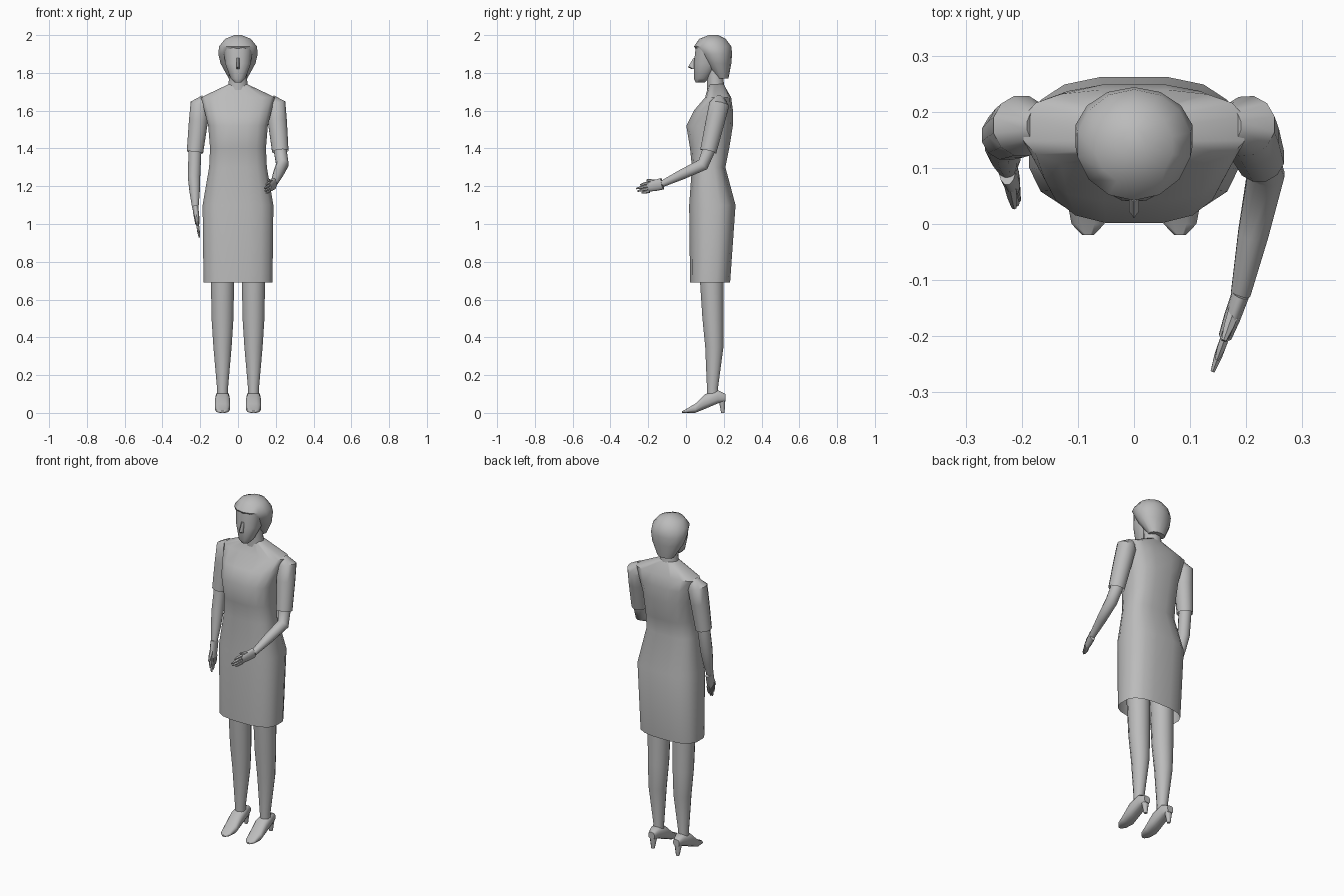
import bpy
import bmesh
import math
from mathutils import Vector

cube = bpy.data.objects.get("Cube")
if cube:
    bpy.data.objects.remove(cube, do_unlink=True)

grey = bpy.data.materials.new("plain grey")
grey.use_nodes = True
colour = (.5, .5, .5, 1)
grey.diffuse_color = colour
grey.node_tree.nodes["Principled BSDF"].inputs["Base Color"].default_value = colour


def loft(name, rings, sides=12, power=1, cap_start=True, cap_end=True):
    """Skin a list of (centre, half-axis u, half-axis v) rings."""
    bm = bmesh.new()
    loops = []
    for centre, u, v in rings:
        loop = []
        for i in range(sides):
            turn = math.tau * (i + .5) / sides
            c, s = math.cos(turn), math.sin(turn)
            c = math.copysign(abs(c) ** power, c)
            s = math.copysign(abs(s) ** power, s)
            loop.append(bm.verts.new(centre + c * u + s * v))
        loops.append(loop)
    for low, high in zip(loops, loops[1:]):
        for i in range(sides):
            j = (i + 1) % sides
            bm.faces.new((low[i], low[j], high[j], high[i]))
    if cap_start:
        bm.faces.new(reversed(loops[0]))
    if cap_end:
        bm.faces.new(loops[-1])
    bmesh.ops.recalc_face_normals(bm, faces=bm.faces)
    mesh = bpy.data.meshes.new(name)
    bm.to_mesh(mesh)
    bm.free()
    mesh.materials.append(grey)
    part = bpy.data.objects.new(name, mesh)
    bpy.context.collection.objects.link(part)
    bpy.ops.object.select_all(action="DESELECT")
    part.select_set(True)
    bpy.context.view_layer.objects.active = part
    bpy.ops.object.shade_smooth_by_angle(angle=math.radians(50))


def stack(name, rows, x=0, **options):
    """Level rings, each given by height, half width, front y and back y."""
    rings = []
    for height, width, front, back in rows:
        centre = Vector((x, (front + back) / 2, height))
        rings.append((centre, Vector((width, 0, 0)), Vector((0, (back - front) / 2, 0))))
    loft(name, rings, **options)


def limb(name, points, radii, flatness=1, **options):
    """Rings square to a path, stretched across by the flatness."""
    path = [Vector(point) for point in points]
    rings = []
    for i, (point, radius) in enumerate(zip(path, radii)):
        before, after = path[max(i - 1, 0)], path[min(i + 1, len(path) - 1)]
        along = (after - before).normalized()
        u = Vector((1, 0, 0))
        u = (u - along * u.dot(along)).normalized()
        rings.append((point, u * radius, along.cross(u) * radius * flatness))
    loft(name, rings, **options)


# Dress, open at the hem
stack("dress", [
    (.69, .185, .02, .235), (1.1, .19, .015, .264), (1.3, .155, .03, .21),
    (1.4, .15, .02, .23), (1.52, .16, 0, .25), (1.6, .18, .04, .25),
    (1.67, .2, .1, .24), (1.74, .05, .12, .2)],
    sides=16, power=.72, cap_start=False)

# Neck, face, nose and bobbed hair
stack("neck", [(1.7, .06, .11, .21), (1.76, .05, .11, .2), (1.86, .05, .1, .2)])
stack("face", [
    (1.75, .02, .05, .1), (1.77, .04, .04, .12), (1.85, .07, .04, .18),
    (1.94, .08, .05, .19)], power=.85)
stack("nose", [(1.82, .01, .03, .06), (1.83, .01, .01, .06), (1.88, .01, .04, .06)],
      sides=6)
stack("hair", [
    (1.77, .05, .16, .225), (1.85, .095, .1, .24), (1.9, .107, .07, .244),
    (1.94, .103, .042, .24), (1.98, .07, .07, .21), (2, .02, .12, .17)],
    sides=14)

# Legs and heeled shoes
for side, sign in (("left", 1), ("right", -1)):
    x = sign * .082
    stack(side + "_leg", [
        (.06, .03, .11, .18), (.13, .03, .11, .17), (.35, .05, .1, .2),
        (.5, .06, .085, .2), (.8, .065, .065, .2)], x=x)
    shoe = []
    for y, low, top, width in (
            (-.02, 0, .01, .01), (0, 0, .02, .03), (.05, 0, .05, .04),
            (.1, .02, .1, .04), (.17, .05, .12, .035), (.21, .06, .1, .02)):
        centre = Vector((x, y, (low + top) / 2))
        shoe.append((centre, Vector((width, 0, 0)), Vector((0, 0, (top - low) / 2))))
    loft(side + "_shoe", shoe, power=.7)
    stack(side + "_heel", [(0, .01, .185, .205), (.08, .025, .17, .21)], x=x, sides=8)


def arm(side, sign, cuff, elbow, wrist, fingertip, spread):
    """Short open sleeve, bare arm, flat palm, four fingers and a thumb."""
    cuff, elbow, wrist = Vector(cuff), Vector(elbow), Vector(wrist)
    shoulder = Vector((sign * .2, .175, 1.63))
    limb(side + "_sleeve",
         [(sign * .17, .175, 1.66), shoulder, shoulder.lerp(cuff, .35), cuff],
         (.03, .055, .052, .045), cap_end=False)
    limb(side + "_arm",
         [cuff.lerp(shoulder, .2), cuff, elbow, elbow.lerp(wrist, .5), wrist],
         (.035, .035, .034, .028, .018))

    reach, spread = Vector(fingertip) - wrist, Vector(spread)
    knuckles = wrist + reach * .55
    limb(side + "_palm", [wrist, wrist + reach * .3, knuckles],
         (.016, .015, .012), flatness=2)
    for k, length in enumerate((.85, 1, .95, .8)):
        offset = spread * (k - 1.5) * .015
        base, tip = knuckles - reach * .05 + offset, wrist + reach * length + offset
        limb(f"{side}_finger_{k + 1}", [base, base.lerp(tip, .6), tip],
             (.009, .008, .004), sides=6)
    base, tip = wrist + reach * .15 - spread * .01, wrist + reach * .6 - spread * .04
    limb(side + "_thumb", [base, base.lerp(tip, .6), tip], (.013, .01, .005), sides=6)


# The left arm reaches forward, the right hangs down
arm("left", 1, cuff=(.224, .118, 1.385), elbow=(.235, .09, 1.315),
    wrist=(.19, -.125, 1.213), fingertip=(.14, -.263, 1.18), spread=(0, 0, -1))
arm("right", -1, cuff=(-.228, .158, 1.38), elbow=(-.233, .14, 1.25),
    wrist=(-.226, .1, 1.09), fingertip=(-.205, .05, .93), spread=(0, 1, 0))
